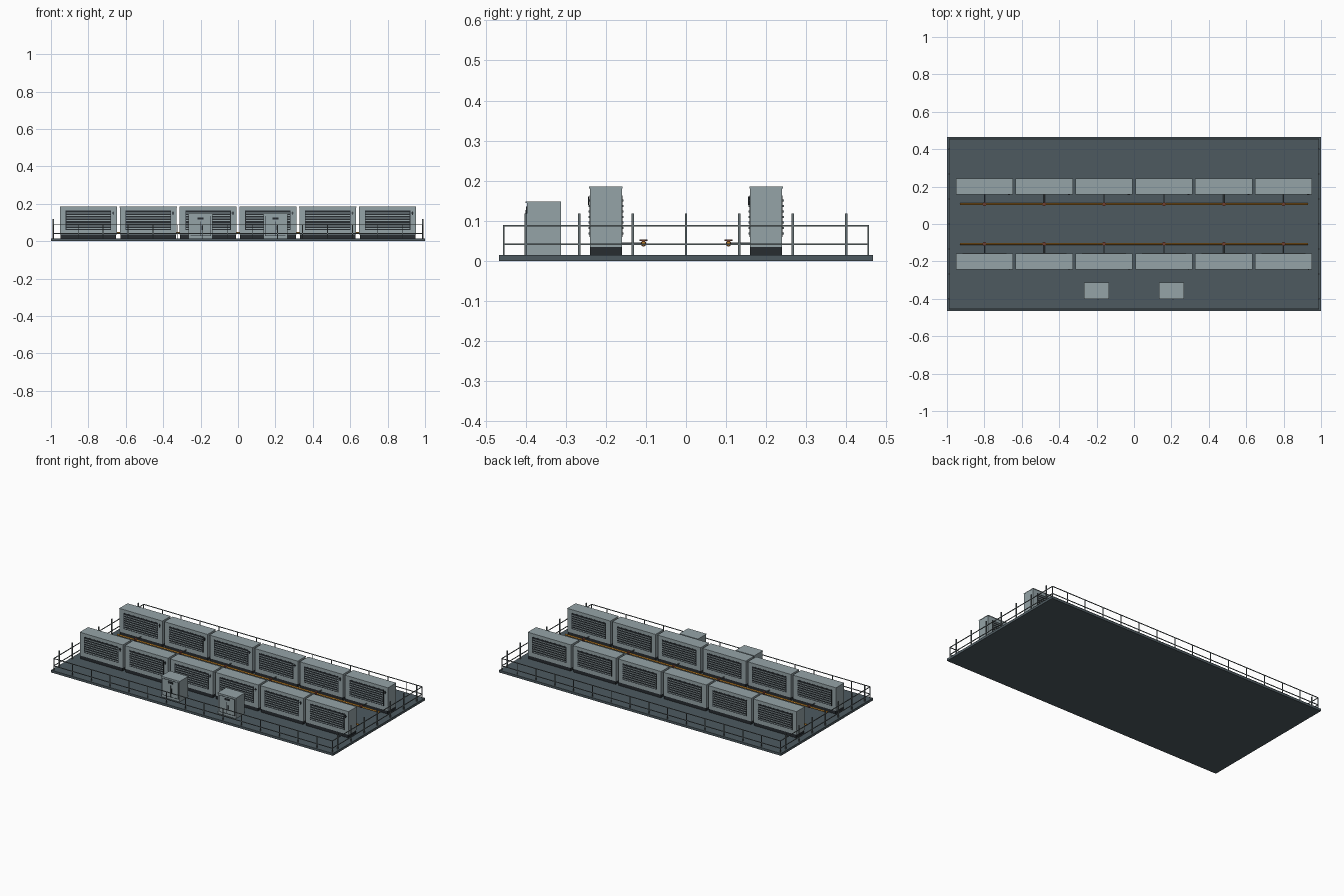
import bpy, bmesh
from mathutils import Matrix, Vector

cube = bpy.data.objects.get("Cube")
if cube:
    bpy.data.objects.remove(cube, do_unlink=True)


def material(name, rgb):
    m = bpy.data.materials.new(name)
    m.use_nodes = True
    m.diffuse_color = (*rgb, 1)
    m.node_tree.nodes["Principled BSDF"].inputs["Base Color"].default_value = (*rgb, 1)
    return m


DECK = material("deck slate", (0.075, 0.102, 0.117))
BODY = material("casing grey", (0.30, 0.37, 0.39))
DARK = material("dark charcoal", (0.02, 0.025, 0.03))
RAIL = material("rail steel", (0.14, 0.17, 0.18))
ORANGE = material("pipe orange", (0.60, 0.26, 0.03))
BROWN = material("valve brown", (0.16, 0.05, 0.03))


def add_box(bm, lo, hi):
    lo, hi = Vector(lo), Vector(hi)
    size = hi - lo
    bmesh.ops.create_cube(bm, size=1, matrix=Matrix.Translation((lo + hi) / 2)
                          @ Matrix.Diagonal((*size, 1)))


def make_mesh(name, mat, boxes):
    bm = bmesh.new()
    for lo, hi in boxes:
        add_box(bm, lo, hi)
    mesh = bpy.data.meshes.new(name)
    bm.to_mesh(mesh)
    bm.free()
    mesh.materials.append(mat)
    return mesh


def place(name, mesh, loc=(0, 0, 0)):
    ob = bpy.data.objects.new(name, mesh)
    ob.location = loc
    bpy.context.collection.objects.link(ob)
    return ob


def rod(name, mat, a, b, radius, sides=10):
    a, b = Vector(a), Vector(b)
    bpy.ops.mesh.primitive_cylinder_add(
        vertices=sides, radius=radius, depth=(b - a).length, location=(a + b) / 2,
        rotation=(b - a).to_track_quat("Z", "Y").to_euler())
    ob = bpy.context.object
    ob.name = name
    ob.data.materials.append(mat)
    bpy.ops.object.shade_smooth_by_angle()
    return ob


# Deck slab
FLOOR = 0.015
place("deck", make_mesh("deck", DECK, [((-1, -0.466, 0), (1, 0.466, FLOOR))]))

# Cooling unit parts, shared by every unit
W, D, TOP = 0.152, 0.04, 0.185
plinth = make_mesh("plinth", DARK, [((-W + 0.003, -D, FLOOR), (W - 0.003, D, 0.035))])
casing = make_mesh("casing", BODY, [
    ((-W, -D, 0.035), (W, D, 0.181)),
    ((-W - 0.001, -D - 0.002, 0.181), (W + 0.001, D + 0.002, TOP))])
grille = make_mesh("grille", DARK, [
    ((-0.122, -D - 0.001, 0.06), (0.122, D + 0.001, 0.163))])
slat_boxes = []
for i in range(7):
    z = 0.066 + i * 0.0137
    slat_boxes.append(((-0.118, -D - 0.0035, z), (0.118, -D, z + 0.005)))
    slat_boxes.append(((-0.118, D, z), (0.118, D + 0.0045, z + 0.005)))
slats = make_mesh("slats", BODY, slat_boxes)
handle = make_mesh("handle", DARK, [
    ((0.126, -D - 0.004, 0.148), (0.138, -D, 0.153)),
    ((0.131, -D - 0.005, 0.14), (0.135, -D - 0.002, 0.16))])

UNIT_X = [-0.8 + 0.32 * i for i in range(6)]
for row, y in (("front", -0.2), ("back", 0.2)):
    for i, x in enumerate(UNIT_X, 1):
        for part, mesh in (("plinth", plinth), ("casing", casing), ("grille", grille),
                           ("slats", slats), ("handle", handle)):
            place(f"{row}_unit_{i}_{part}", mesh, (x, y, 0))

# Header pipes with a branch and a valve wheel for each unit
PIPE_Z = 0.043
for row, s in (("front", -1), ("back", 1)):
    y = s * 0.106
    rod(f"{row}_header_pipe", ORANGE, (-0.93, y, PIPE_Z), (0.93, y, PIPE_Z), 0.0055, 12)
    for i, x in enumerate(UNIT_X, 1):
        rod(f"{row}_branch_pipe_{i}", RAIL, (x, s * 0.161, PIPE_Z), (x, y, PIPE_Z), 0.003)
        rod(f"{row}_valve_body_{i}", BROWN, (x - 0.008, y, PIPE_Z), (x + 0.008, y, PIPE_Z), 0.0072)
        rod(f"{row}_valve_stem_{i}", BROWN, (x, y, PIPE_Z), (x, y, 0.051), 0.002)
        rod(f"{row}_valve_wheel_{i}", BROWN, (x, y, 0.05), (x, y, 0.053), 0.01, 14)

# Control cabinets
cabinet = make_mesh("cabinet", BODY, [
    ((-0.064, -0.04, FLOOR), (0.064, 0.045, 0.144)),
    ((-0.066, -0.043, 0.144), (0.066, 0.045, 0.148))])
seam = make_mesh("cabinet_seams", DARK, [
    ((-0.055, -0.0415, 0.03), (-0.053, -0.04, 0.135)),
    ((0.053, -0.0415, 0.03), (0.055, -0.04, 0.135)),
    ((-0.055, -0.0415, 0.029), (0.055, -0.04, 0.031)),
    ((-0.055, -0.0415, 0.134), (0.055, -0.04, 0.136)),
    ((-0.001, -0.0415, 0.03), (0.001, -0.04, 0.105))])
panel = make_mesh("cabinet_display", DARK, [
    ((-0.016, -0.043, 0.115), (0.016, -0.04, 0.127)),
    ((0.006, -0.046, 0.06), (0.01, -0.04, 0.085))])
for side, x in (("right", -0.2), ("left", 0.2)):
    for part, mesh in (("body", cabinet), ("seams", seam), ("display", panel)):
        place(f"{side}_cabinet_{part}", mesh, (x, -0.357, 0))

# Perimeter railings: taller posts along the two ends
RX, RY, STEP = 0.988, 0.455, 0.1333
T = 0.002
for side, s in (("front", -1), ("back", 1)):
    y = s * RY
    boxes = [((-RX, y - T, z - T), (RX, y + T, z + T)) for z in (0.041, 0.088)]
    for i in range(15):
        x = -RX + i * STEP
        boxes.append(((x - T, y - T, FLOOR), (x + T, y + T, 0.088)))
    boxes.append(((RX - T, y - T, FLOOR), (RX + T, y + T, 0.088)))
    place(f"{side}_railing", make_mesh(f"{side}_railing", RAIL, boxes))
for side, s in (("right", -1), ("left", 1)):
    x = s * RX
    boxes = [((x - T, -RY, z - T), (x + T, RY, z + T)) for z in (0.041, 0.088)]
    for i in range(-3, 4):
        y = i * STEP
        boxes.append(((x - 0.003, y - 0.003, FLOOR), (x + 0.003, y + 0.003, 0.118)))
    place(f"{side}_railing", make_mesh(f"{side}_railing", RAIL, boxes))
